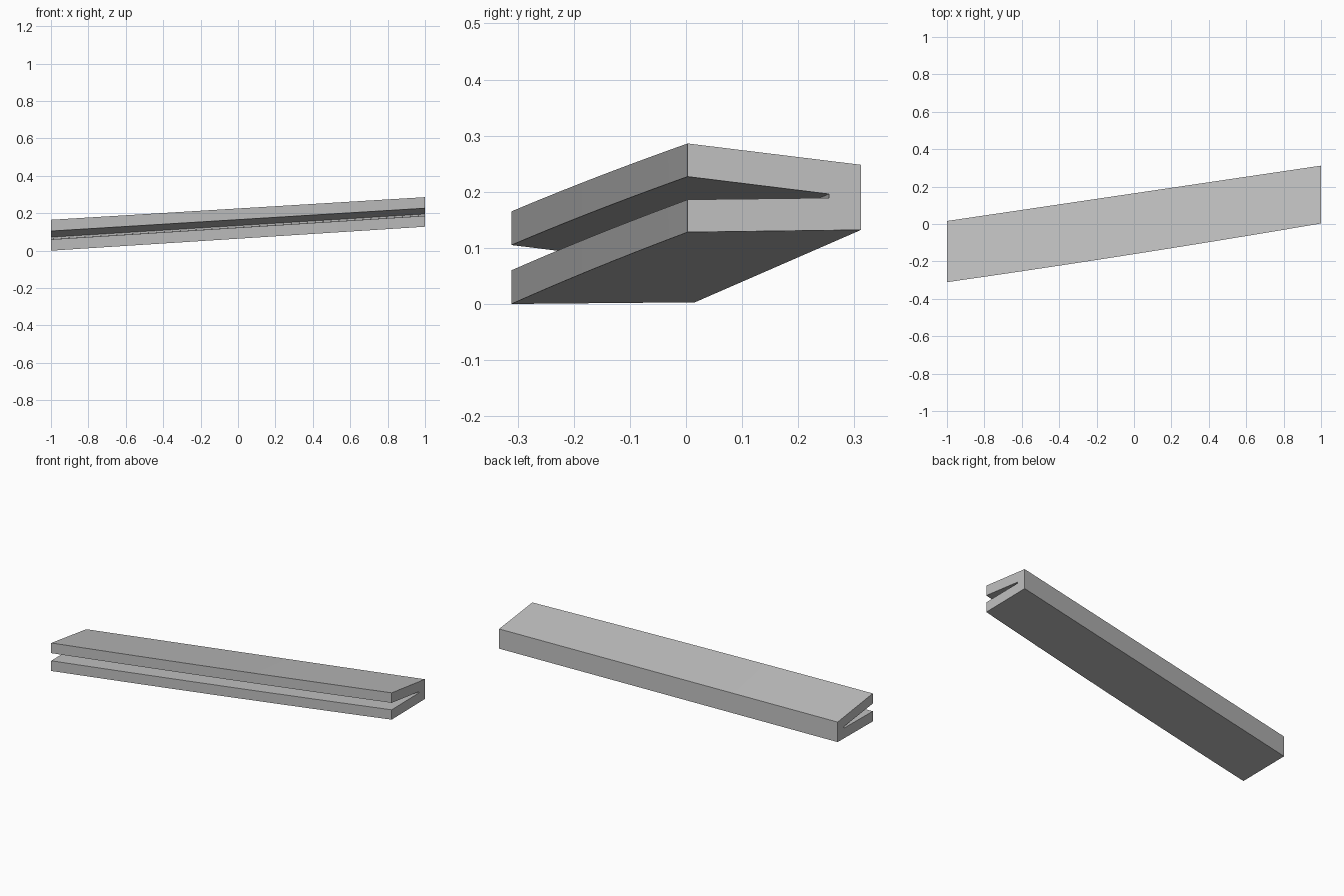
import bpy, bmesh
from mathutils import Vector

cube = bpy.data.objects.get("Cube")
if cube:
    bpy.data.objects.remove(cube, do_unlink=True)

# Single plain grey
grey = bpy.data.materials.new("plain grey")
grey.use_nodes = True
color = (0.53, 0.53, 0.53, 1)
grey.diffuse_color = color
grey.node_tree.nodes["Principled BSDF"].inputs["Base Color"].default_value = color

# Slotted cross-section (y, z) at each end: top, back, bottom, then the slot
right_end = [(-.311, .165), (.016, .121), (.016, .003), (-.311, 0),
             (-.311, .06), (-.045, .063), (-.045, .072), (-.311, .105)]
left_end = [(.003, .286), (.312, .248), (.312, .132), (.003, .128),
            (.003, .186), (.255, .189), (.255, .196), (.003, .227)]
FRONT = {0, 3, 4, 7}
SEGMENTS = 10
BOW = 0.007


def section(t):
    """Blend the end profiles, with the front edge bowed slightly outward."""
    points = []
    for i, (a, b) in enumerate(zip(right_end, left_end)):
        p = Vector(a).lerp(Vector(b), t)
        bow = BOW * 4 * t * (1 - t) if i in FRONT else 0
        points.append((2 * t - 1, p.x - bow, p.y))
    return points


# Loft the bar along its length and cap both ends
bm = bmesh.new()
rings = [[bm.verts.new(p) for p in section(s / SEGMENTS)]
         for s in range(SEGMENTS + 1)]
for r, q in zip(rings, rings[1:]):
    for i in range(len(r)):
        j = (i + 1) % len(r)
        bm.faces.new((r[i], r[j], q[j], q[i]))
bm.faces.new(rings[0])
bm.faces.new(rings[-1])
bmesh.ops.recalc_face_normals(bm, faces=bm.faces)

mesh = bpy.data.meshes.new("slotted_bar")
bm.to_mesh(mesh)
bm.free()
mesh.materials.append(grey)
bar = bpy.data.objects.new("slotted_bar", mesh)
bpy.context.collection.objects.link(bar)

# Smooth along the gentle curve, sharp at the corners
bpy.ops.object.select_all(action="DESELECT")
bar.select_set(True)
bpy.context.view_layer.objects.active = bar
bpy.ops.object.shade_smooth_by_angle()
